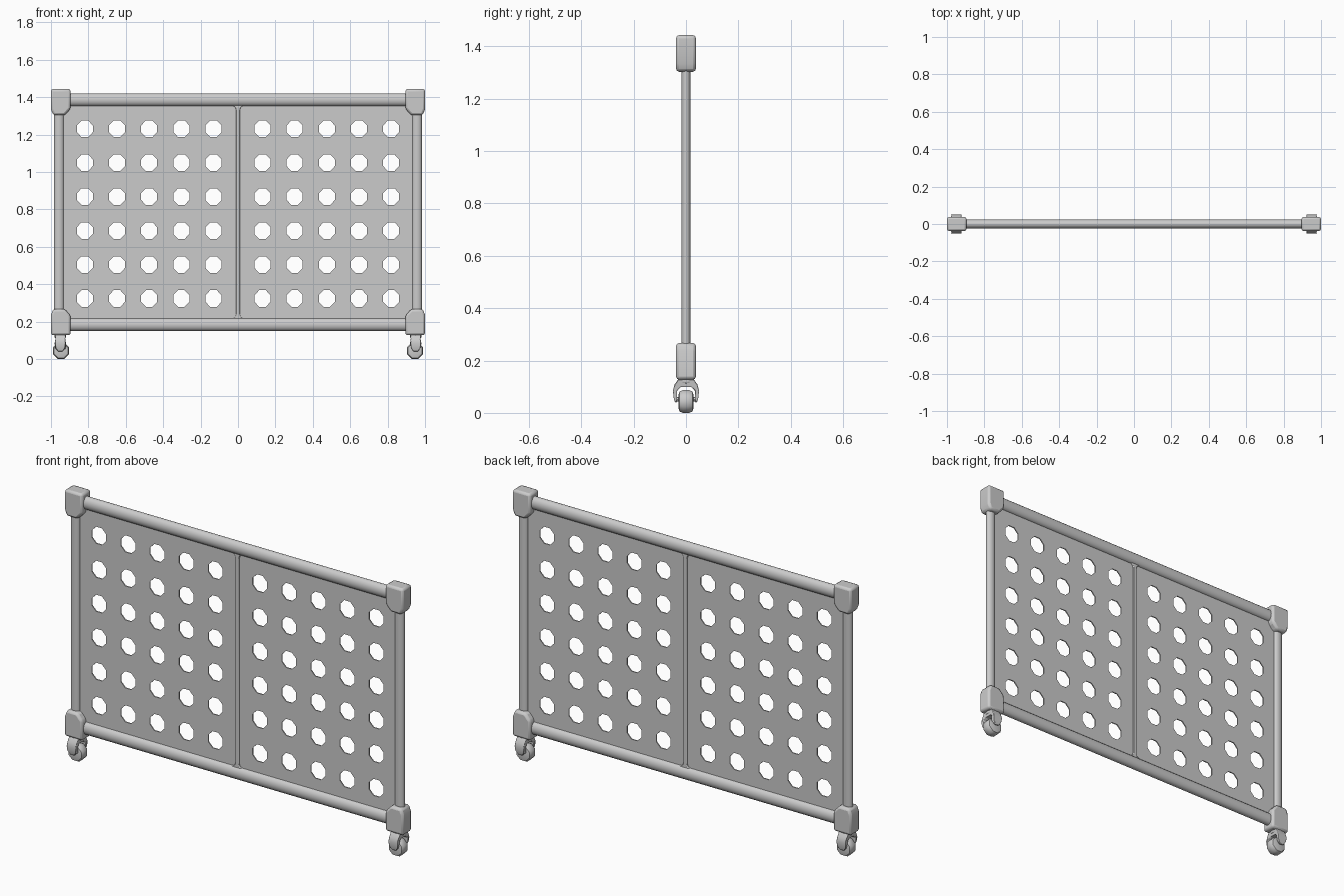
import bpy, bmesh
from math import pi, cos, sin, radians

if "Cube" in bpy.data.objects:
    bpy.data.objects.remove(bpy.data.objects["Cube"])


def finish(name, bm, bevel=0.0, segs=2, angle=40):
    bmesh.ops.recalc_face_normals(bm, faces=bm.faces)
    me = bpy.data.meshes.new(name)
    bm.to_mesh(me)
    bm.free()
    ob = bpy.data.objects.new(name, me)
    bpy.context.collection.objects.link(ob)
    if bevel:
        m = ob.modifiers.new("bevel", 'BEVEL')
        m.width, m.segments = bevel, segs
        m.limit_method, m.angle_limit = 'ANGLE', radians(30)
    bpy.ops.object.select_all(action='DESELECT')
    ob.select_set(True)
    bpy.context.view_layer.objects.active = ob
    bpy.ops.object.shade_smooth_by_angle(angle=radians(angle))
    return ob


def prism(name, a_pts, b_pts, **kw):
    """Solid between two matching closed outlines."""
    bm = bmesh.new()
    a = [bm.verts.new(p) for p in a_pts]
    b = [bm.verts.new(p) for p in b_pts]
    n = len(a)
    bm.faces.new(a)
    bm.faces.new(b[::-1])
    for i in range(n):
        j = (i + 1) % n
        bm.faces.new((a[i], b[i], b[j], a[j]))
    return finish(name, bm, **kw)


def ring(r1, r2, n=16, off=0.0):
    return [(r1 * cos(2 * pi * i / n + off), r2 * sin(2 * pi * i / n + off)) for i in range(n)]


X, Z_TOP, Z_LOW, Z_MID = 0.957, 1.386, 0.184, 0.785

# horizontal rails
for name, z in (("top_rail", Z_TOP), ("bottom_rail", Z_LOW)):
    o = ring(0.025, 0.034)
    prism(name, [(-0.93, y, z + h) for y, h in o], [(0.93, y, z + h) for y, h in o])

for side, s in (("left", -1), ("right", 1)):
    # side posts
    o = ring(0.026, 0.018)
    prism(side + "_post", [(s * X + x, y, 0.2) for x, y in o], [(s * X + x, y, 1.37) for x, y in o])

    # corner blocks, with the chamfer towards the panel
    prof = [(0.895, 1.443), (1.0, 1.443), (1.0, 1.335), (0.988, 1.303), (0.926, 1.303), (0.895, 1.338)]
    for name, flip in (("top", 1), ("bottom", -1)):
        pts = [(s * x, Z_MID + flip * (z - 0.7845 - 0.0005)) for x, z in prof]
        prism(f"{name}_{side}_corner", [(x, -0.038, z) for x, z in pts],
              [(x, 0.038, z) for x, z in pts], bevel=0.012)

    # caster collar
    o = ring(0.031, 0.031, 12)
    prism(side + "_caster_collar", [(s * 0.95 + x, y, 0.113) for x, y in o],
          [(s * 0.95 + x, y, 0.135) for x, y in o], bevel=0.004)

    # caster fork: arch of (y, z, half width)
    half = [(0.03, 0.128, 0.028), (0.044, 0.108, 0.024), (0.05, 0.085, 0.029), (0.047, 0.058, 0.026),
            (0.042, 0.04, 0.012), (0.034, 0.04, 0.012), (0.034, 0.058, 0.026),
            (0.034, 0.085, 0.029), (0.02, 0.099, 0.026)]
    arch = half + [(-y, z, w) for y, z, w in reversed(half)]
    prism(side + "_caster_fork", [(s * 0.95 - w, y, z) for y, z, w in arch],
          [(s * 0.95 + w, y, z) for y, z, w in arch], bevel=0.003)

    # caster wheel and axle
    bm = bmesh.new()
    rows = []
    for y, r in ((-0.028, 0.03), (-0.025, 0.041), (-0.012, 0.047), (0.012, 0.047), (0.025, 0.041), (0.028, 0.03)):
        rows.append([bm.verts.new((s * 0.946 + x, y, 0.0435 + z)) for x, z in ring(r, r, 8, pi / 8)])
    for a, b in zip(rows, rows[1:]):
        for i in range(8):
            bm.faces.new((a[i], a[i - 1], b[i - 1], b[i]))
    bm.faces.new(rows[0])
    bm.faces.new(rows[-1])
    finish(side + "_caster_wheel", bm, angle=50)
    o = ring(0.009, 0.009, 8)
    prism(side + "_caster_axle", [(s * 0.948 + x, -0.04, 0.052 + z) for x, z in o],
          [(s * 0.948 + x, 0.04, 0.052 + z) for x, z in o])

    # perforated panel: filled outline with octagonal holes
    cu = bpy.data.curves.new(side + "_panel", 'CURVE')
    cu.dimensions, cu.fill_mode, cu.extrude = '2D', 'BOTH', 0.003

    def loop(pts):
        sp = cu.splines.new('POLY')
        sp.points.add(len(pts) - 1)
        for p, (x, z) in zip(sp.points, pts):
            p.co = (x, z, 0, 1)
        sp.use_cyclic_u = True

    loop([(s * x, z) for x, z in ((0, 0.2), (0.945, 0.2), (0.945, 1.37), (0, 1.37))])
    for i in range(5):
        for k in range(6):
            loop([(s * (0.131 + 0.172 * i) + x, 0.323 + 0.1815 * k + z)
                  for x, z in ring(0.046, 0.048, 8, pi / 8)])
    ob = bpy.data.objects.new(side + "_panel", cu)
    ob.rotation_euler.x = pi / 2
    bpy.context.collection.objects.link(ob)
    bpy.ops.object.select_all(action='DESELECT')
    ob.select_set(True)
    bpy.context.view_layer.objects.active = ob
    bpy.ops.object.convert(target='MESH')

# centre divider, flared into the rails
q = [(0.026, 0.2), (0.026, 0.218), (0.015, 0.223), (0.01, 0.24)]
right = q + [(x, 1.57 - z) for x, z in reversed(q)]
out = right + [(-x, z) for x, z in reversed(right)]
prism("centre_divider", [(x, -0.01, z) for x, z in out], [(x, 0.01, z) for x, z in out], bevel=0.003)
